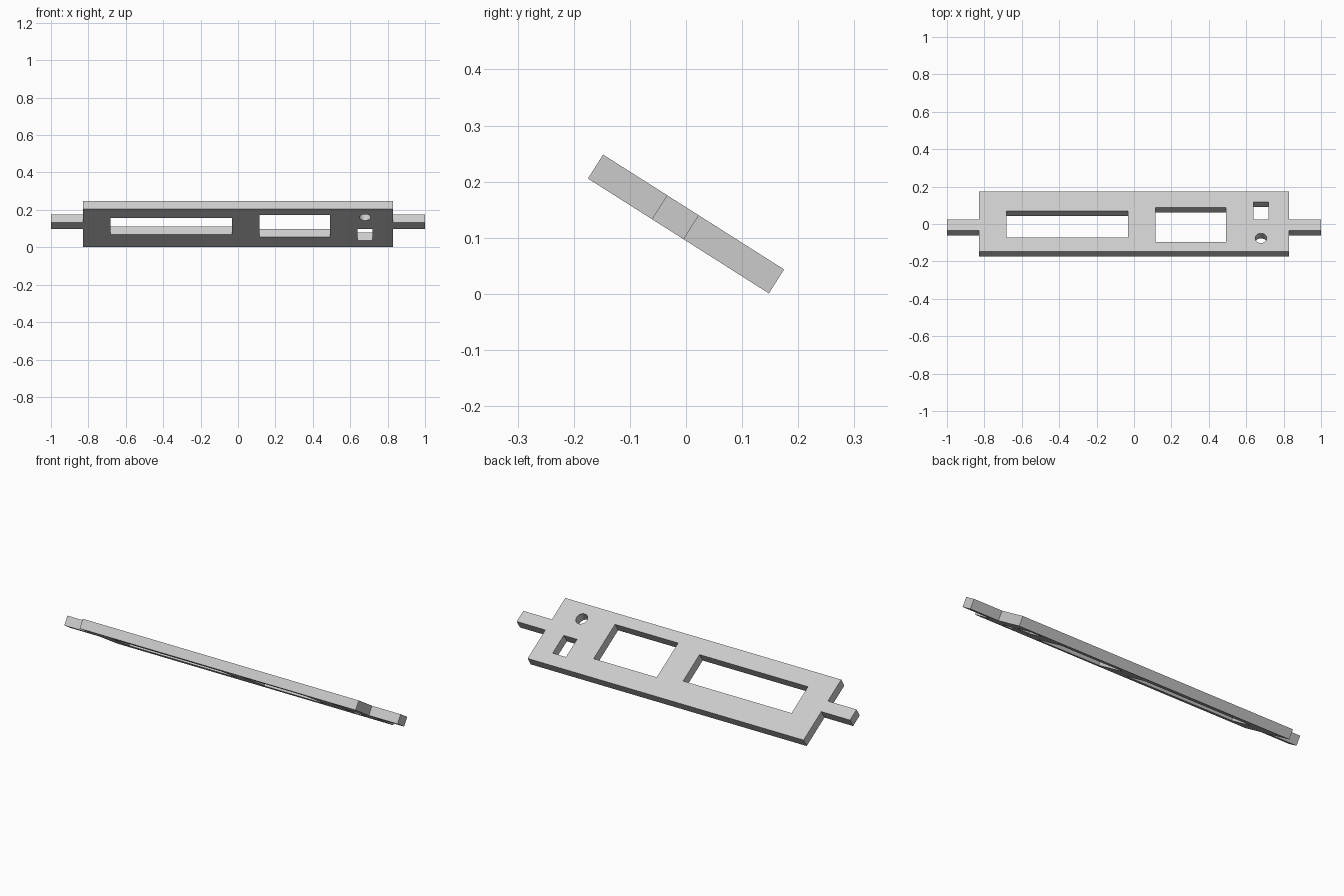
import bpy
import bmesh
import math
from mathutils import Matrix

cube = bpy.data.objects.get("Cube")
if cube:
    bpy.data.objects.remove(cube, do_unlink=True)

THICK = 0.0505
TILT = Matrix.Translation((0, 0, 0.1245)) @ Matrix.Rotation(math.radians(-32.4), 4, 'X')

grey = bpy.data.materials.new("light grey")
grey.use_nodes = True
grey.diffuse_color = (0.6, 0.6, 0.6, 1)
grey.node_tree.nodes["Principled BSDF"].inputs["Base Color"].default_value = (0.6, 0.6, 0.6, 1)


def prism(name, outline, depth):
    """Extrude a flat outline, centred on the plane of the panel."""
    bm = bmesh.new()
    face = bm.faces.new([bm.verts.new((x, y, -depth / 2)) for x, y in outline])
    side = bmesh.ops.extrude_face_region(bm, geom=[face])["geom"]
    top = [v for v in side if isinstance(v, bmesh.types.BMVert)]
    bmesh.ops.translate(bm, verts=top, vec=(0, 0, depth))
    bmesh.ops.recalc_face_normals(bm, faces=bm.faces)
    mesh = bpy.data.meshes.new(name)
    bm.to_mesh(mesh)
    bm.free()
    mesh.materials.append(grey)
    obj = bpy.data.objects.new(name, mesh)
    bpy.context.collection.objects.link(obj)
    obj.matrix_world = TILT
    return obj


def rectangle(x0, x1, y0, y1):
    return [(x0, y0), (x1, y0), (x1, y1), (x0, y1)]


def circle(x, y, r, n=32):
    return [(x + r * math.cos(math.tau * i / n), y + r * math.sin(math.tau * i / n))
            for i in range(n)]


# Panel with a mounting tab at each end
half = [(0.828, -0.191), (0.828, -0.056), (1, -0.056),
        (1, 0.011), (0.828, 0.011), (0.828, 0.191)]
panel = prism("panel", half + [(-x, y) for x, y in reversed(half)], THICK)

# Openings cut straight through the panel
openings = {
    "wide_window_cutter": rectangle(-0.682, -0.031, -0.101, 0.066),
    "square_window_cutter": rectangle(0.114, 0.493, -0.129, 0.088),
    "switch_slot_cutter": rectangle(0.638, 0.718, 0.011, 0.123),
    "round_hole_cutter": circle(0.679, -0.106, 0.031),
}
cutters = []
for name, outline in openings.items():
    cutter = prism(name, outline, THICK * 3)
    cutter.hide_render = True
    cutters.append(cutter)
    cut = panel.modifiers.new(name, 'BOOLEAN')
    cut.operation = 'DIFFERENCE'
    cut.solver = 'EXACT'
    cut.object = cutter

# Bake the cuts and drop the cutters
bpy.context.view_layer.update()
graph = bpy.context.evaluated_depsgraph_get()
baked = bpy.data.meshes.new_from_object(panel.evaluated_get(graph))
panel.modifiers.clear()
panel.data = baked
for cutter in cutters:
    bpy.data.objects.remove(cutter, do_unlink=True)

# Smooth only the wall of the round hole
bpy.ops.object.select_all(action='DESELECT')
panel.select_set(True)
bpy.context.view_layer.objects.active = panel
bpy.ops.object.shade_smooth_by_angle(angle=math.radians(30))
